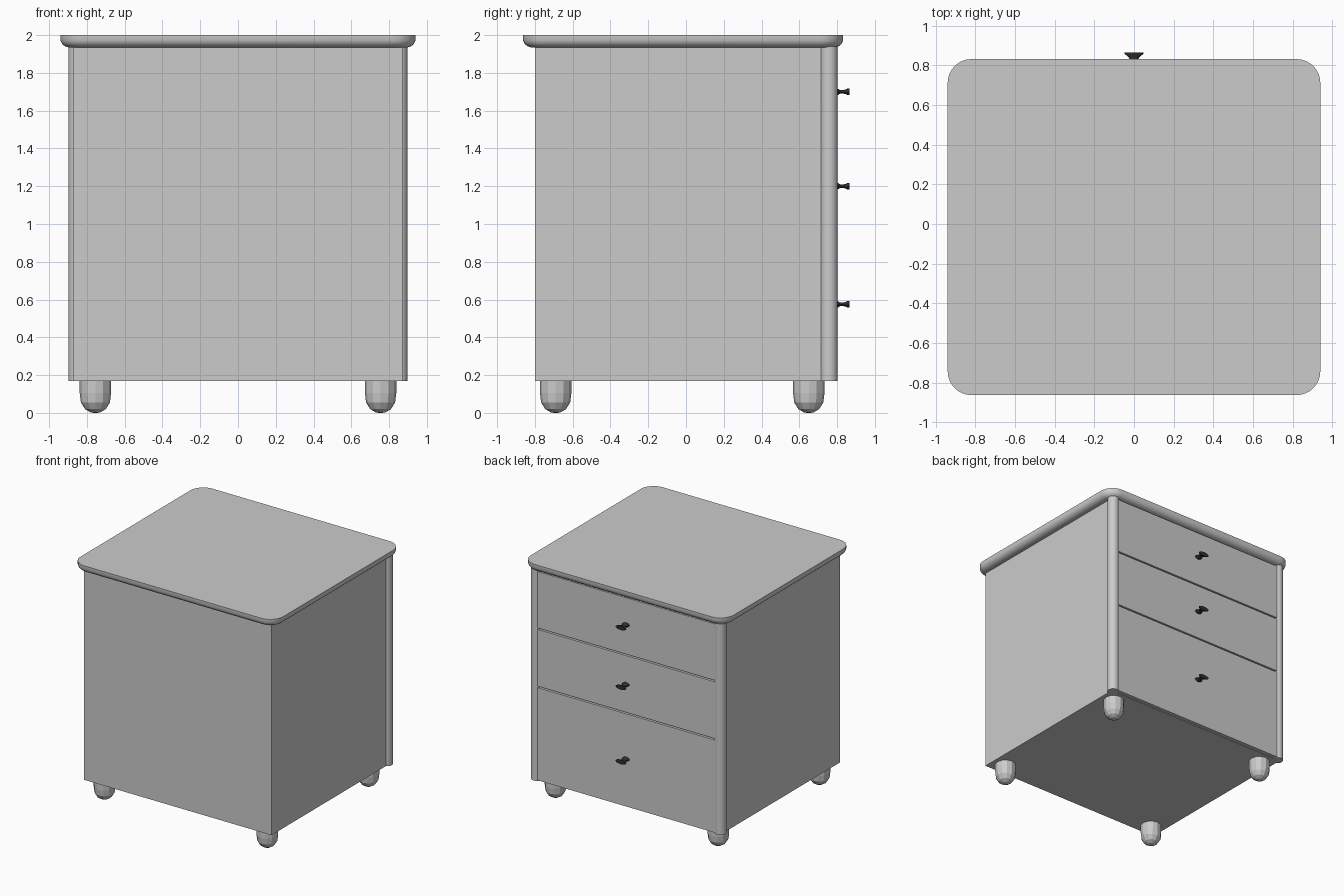
import bpy, bmesh
from math import sin, cos, pi, radians

if "Cube" in bpy.data.objects:
    bpy.data.objects.remove(bpy.data.objects["Cube"])


def finish(name, bm, angle=None):
    bmesh.ops.recalc_face_normals(bm, faces=bm.faces)
    me = bpy.data.meshes.new(name)
    bm.to_mesh(me)
    bm.free()
    ob = bpy.data.objects.new(name, me)
    bpy.context.collection.objects.link(ob)
    if angle:
        bpy.ops.object.select_all(action='DESELECT')
        ob.select_set(True)
        bpy.context.view_layer.objects.active = ob
        bpy.ops.object.shade_smooth_by_angle(angle=radians(angle))
    return ob


def box(name, x0, x1, y0, y1, z0, z1):
    bm = bmesh.new()
    bmesh.ops.create_cube(bm, size=1)
    for v in bm.verts:
        v.co = ((x0 + x1) / 2 + v.co.x * (x1 - x0),
                (y0 + y1) / 2 + v.co.y * (y1 - y0),
                (z0 + z1) / 2 + v.co.z * (z1 - z0))
    return finish(name, bm)


def loft(name, rings, angle=None):
    """Bridge equal-length closed rings and cap both ends."""
    bm = bmesh.new()
    loops = [[bm.verts.new(p) for p in ring] for ring in rings]
    n = len(loops[0])
    for a, b in zip(loops, loops[1:]):
        for i in range(n):
            j = (i + 1) % n
            bm.faces.new((a[i], a[j], b[j], b[i]))
    bm.faces.new(loops[0])
    bm.faces.new(loops[-1])
    return finish(name, bm, angle)


def circle(cx, cy, z, r, n):
    return [(cx + r * cos(2 * pi * i / n), cy + r * sin(2 * pi * i / n), z) for i in range(n)]


def rounded_rect(hx, y0, y1, r, z, seg=8):
    pts = []
    corners = [(hx - r, y1 - r), (r - hx, y1 - r), (r - hx, y0 + r), (hx - r, y0 + r)]
    for k, (cx, cy) in enumerate(corners):
        for i in range(seg + 1):
            a = (k + i / seg) * pi / 2
            pts.append((cx + r * cos(a), cy + r * sin(a), z))
    return pts


# Carcass
box("carcass", -0.87, 0.87, -0.80, 0.76, 0.17, 1.94)

# Table top with rounded lower edge
edge = [(0.042, 1.935), (0.022, 1.942), (0.008, 1.955), (0.0, 1.972), (0.0, 2.0)]
loft("table_top", [rounded_rect(0.94 - d, -0.863 + d, 0.832 - d, 0.12 - d, z)
                   for d, z in edge], 40)

# Round corner posts beside the drawers
for side, s in (("left", -1), ("right", 1)):
    loft(f"{side}_post", [circle(s * 0.851, 0.757, z, 0.046, 20) for z in (0.17, 1.94)], 40)

# Feet with rounded ends
foot = [(0.083, 0.172), (0.083, 0.105), (0.077, 0.055), (0.055, 0.02), (0.026, 0.003), (0.01, 0.0)]
for side, s in (("left", -1), ("right", 1)):
    for end, y in (("front", -0.69), ("back", 0.65)):
        loft(f"{end}_{side}_foot", [circle(s * 0.755, y, z, r, 12) for r, z in foot])

# Drawer fronts and their flattened flared knobs
knob = [(0.03, 0.016, 0.785), (0.03, 0.016, 0.806), (0.02, 0.010, 0.815), (0.022, 0.009, 0.833),
        (0.032, 0.013, 0.846), (0.048, 0.018, 0.858), (0.048, 0.018, 0.865)]
dark = bpy.data.materials.new("dark_knob")
dark.diffuse_color = (0.03, 0.03, 0.03, 1)
dark.use_nodes = True
dark.node_tree.nodes["Principled BSDF"].inputs["Base Color"].default_value = dark.diffuse_color
drawers = (("lower", 0.175, 0.952, 0.575), ("middle", 0.964, 1.44, 1.20), ("upper", 1.452, 1.925, 1.70))
for label, z0, z1, zk in drawers:
    box(f"{label}_drawer_front", -0.84, 0.84, 0.75, 0.792, z0, z1)
    rings = [[(a * cos(t * pi / 8), y, zk + b * sin(t * pi / 8)) for t in range(16)]
             for a, b, y in knob]
    loft(f"{label}_drawer_knob", rings, 40).data.materials.append(dark)
